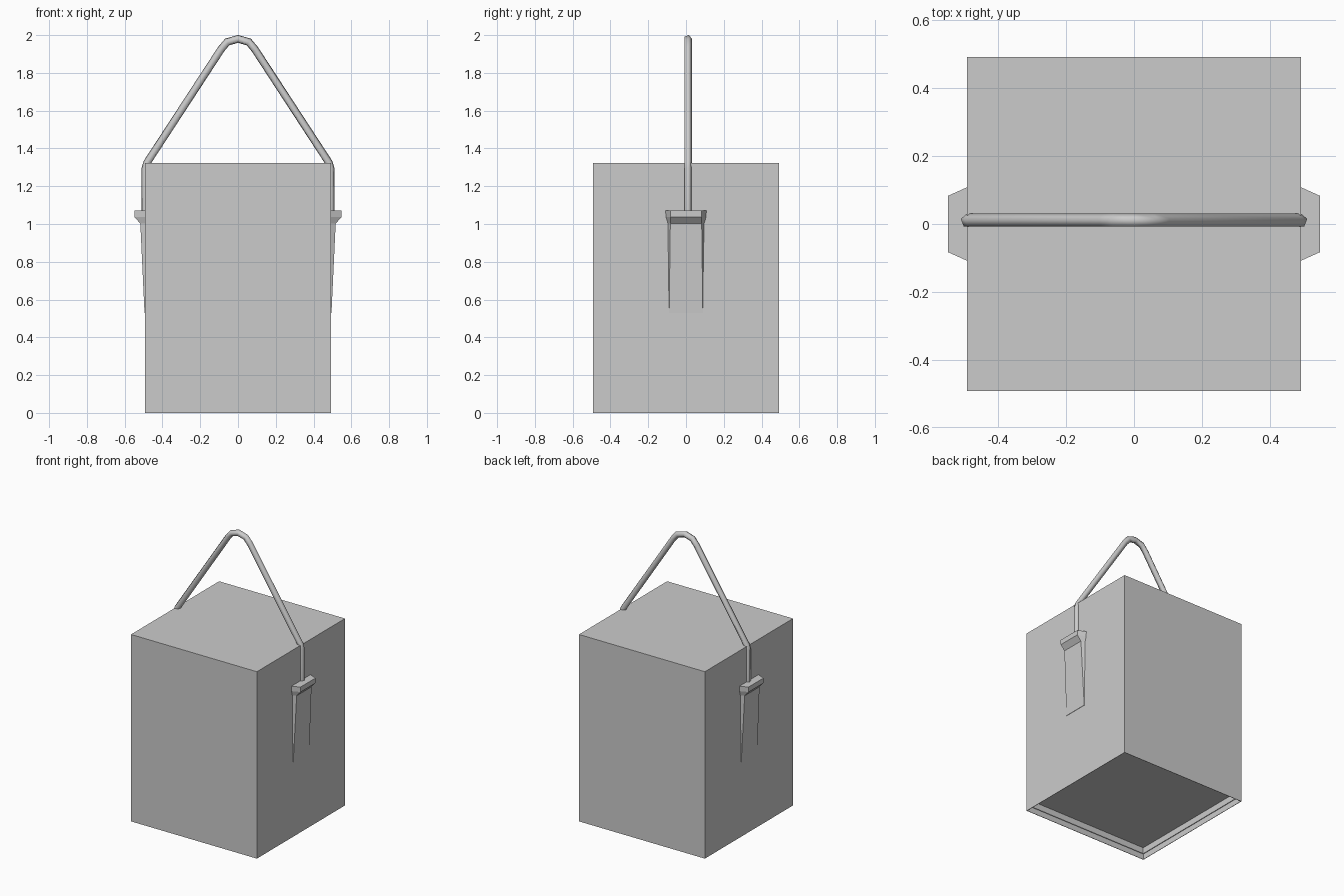
import bpy, bmesh, math
from mathutils import Vector

if "Cube" in bpy.data.objects:
    bpy.data.objects.remove(bpy.data.objects["Cube"])


def make_object(name, rings, closed_ends=True, smooth=False):
    """Skin a list of equal-length vertex rings into one mesh."""
    bm = bmesh.new()
    loops = [[bm.verts.new(p) for p in ring] for ring in rings]
    n = len(loops[0])
    for a, b in zip(loops, loops[1:]):
        for i in range(n):
            j = (i + 1) % n
            bm.faces.new((a[i], a[j], b[j], b[i]))
    if closed_ends:
        bm.faces.new(loops[0][::-1])
        bm.faces.new(loops[-1])
    bmesh.ops.recalc_face_normals(bm, faces=bm.faces)
    mesh = bpy.data.meshes.new(name)
    bm.to_mesh(mesh)
    bm.free()
    obj = bpy.data.objects.new(name, mesh)
    bpy.context.collection.objects.link(obj)
    if smooth:
        bpy.ops.object.select_all(action='DESELECT')
        obj.select_set(True)
        bpy.context.view_layer.objects.active = obj
        bpy.ops.object.shade_smooth_by_angle(angle=math.radians(80))
    return obj


# Box body: top, outer walls, thin rim, stepped recess and raised floor panel
H = 0.4925
levels = [(H, 1.322), (H, 0), (H - 0.003, 0), (H - 0.003, 0.04),
          (H - 0.008, 0.04), (H - 0.008, 0.083)]
make_object("box_body", [[(-h, -h, z), (h, -h, z), (h, h, z), (-h, h, z)]
                         for h, z in levels])

# Side brackets: tapering wedge below a flared lip (z, front x, front half width, wall half width)
bracket = [(1.072, 0.548, 0.083, 0.110), (1.037, 0.548, 0.083, 0.108),
           (1.002, 0.517, 0.083, 0.098), (0.53, 0.495, 0.089, 0.090)]
for side, s in (("right", 1), ("left", -1)):
    make_object("bracket_" + side,
                [[(s * 0.488, -w, z), (s * x, -f, z), (s * x, f, z), (s * 0.488, w, z)]
                 for z, x, f, w in bracket])

# Handle: five-sided rod swept along a mirrored path with mitred joints
half = [(0.49, 1.04), (0.49, 1.295), (0.481, 1.325), (0.089, 1.925), (0.057, 1.963)]
path = [Vector(p) for p in half] + [Vector((0, 1.9797))] + \
       [Vector((-x, z)) for x, z in reversed(half)]
RADIUS, Y_MID, SIDES = 0.021, 0.01, 5
rings = []
for i, p in enumerate(path):
    d1 = (p - path[max(i - 1, 0)]).normalized() if i else (path[1] - p).normalized()
    d2 = (path[i + 1] - p).normalized() if i < len(path) - 1 else d1
    t = (d1 + d2).normalized()
    out = Vector((t.y, -t.x)) / t.dot(d1)
    ring = []
    for k in range(SIDES):
        a = math.radians(15) + math.tau * k / SIDES
        q = p + out * RADIUS * math.cos(a)
        ring.append((q.x, Y_MID + RADIUS * math.sin(a), q.y))
    rings.append(ring)
make_object("handle", rings, smooth=True)
